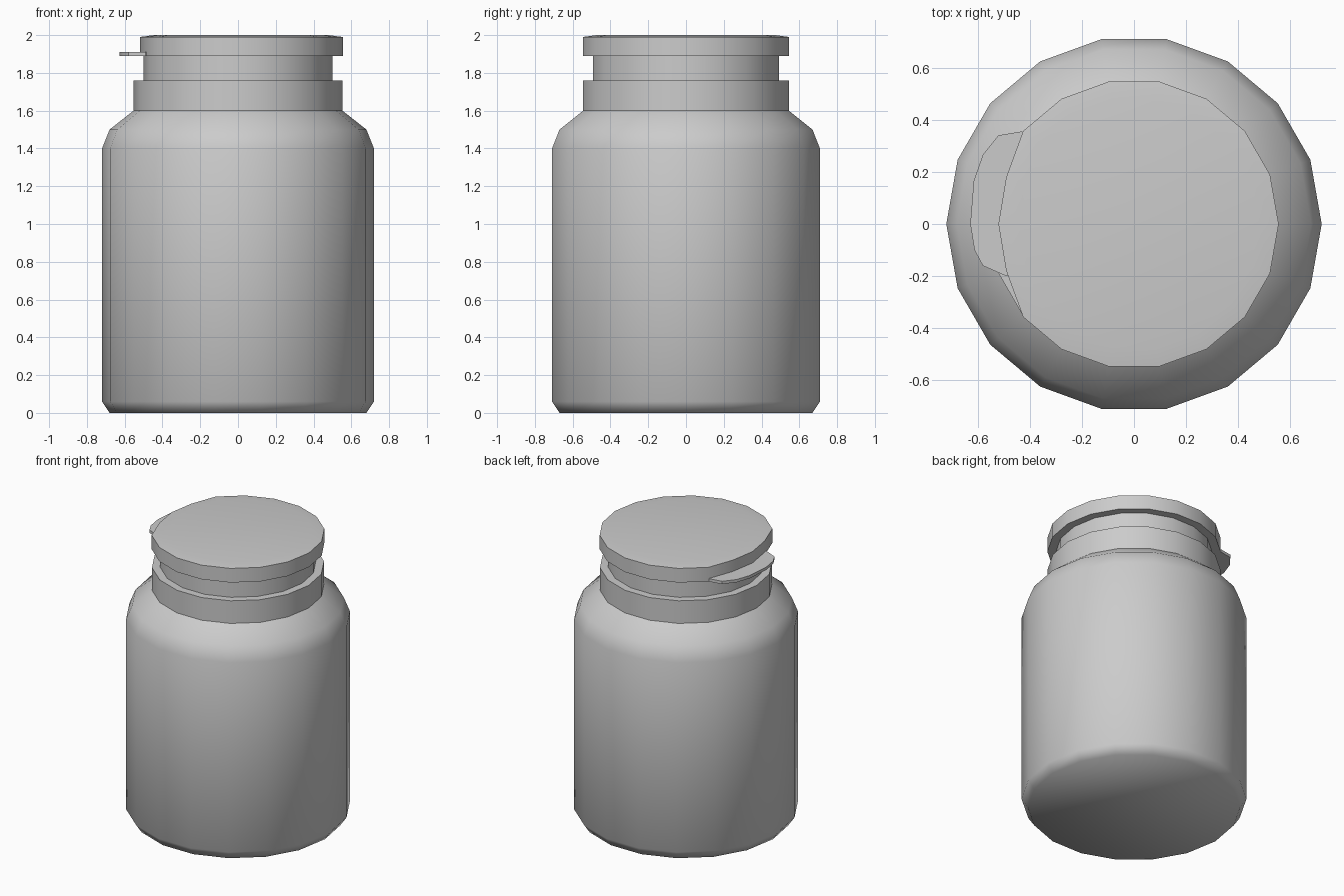
import bpy, bmesh
from math import cos, sin, pi, radians

if "Cube" in bpy.data.objects:
    bpy.data.objects.remove(bpy.data.objects["Cube"])

SIDES = 18


def finish(name, bm, angle):
    bmesh.ops.recalc_face_normals(bm, faces=bm.faces)
    mesh = bpy.data.meshes.new(name)
    bm.to_mesh(mesh)
    bm.free()
    obj = bpy.data.objects.new(name, mesh)
    bpy.context.collection.objects.link(obj)
    bpy.ops.object.select_all(action='DESELECT')
    obj.select_set(True)
    bpy.context.view_layer.objects.active = obj
    bpy.ops.object.shade_smooth_by_angle(angle=radians(angle))
    return obj


def lathe(name, profile, angle=35, cap_start=False, cap_end=False, shift=None):
    """Revolve (radius, z) points; shift maps a side index to a radius offset."""
    bm = bmesh.new()
    rings = []
    for r, z in profile:
        ring = []
        for i in range(SIDES):
            a = 2 * pi * i / SIDES
            rr = r + (shift or {}).get(i, 0)
            ring.append(bm.verts.new((rr * cos(a), rr * sin(a), z)))
        rings.append(ring)
    for lo, hi in zip(rings, rings[1:]):
        for i in range(SIDES):
            j = (i + 1) % SIDES
            bm.faces.new((lo[i], lo[j], hi[j], hi[i]))
    if cap_start:
        bm.faces.new(rings[0])
    if cap_end:
        bm.faces.new(rings[-1])
    return finish(name, bm, angle)


# Rounded bottle body with chamfered base and sloping shoulder
lathe("bottle_body", [(0.68, 0), (0.72, 0.06), (0.72, 1.4), (0.68, 1.5), (0.553, 1.6)],
      angle=60, cap_start=True)

# Tamper ring and the narrower neck above it
lathe("neck_ring", [(0.553, 1.6), (0.553, 1.76), (0.5, 1.76), (0.5, 1.89)])

# Lid, slightly domed, notched inward on the left for the thumb tab
lathe("lid", [(0.5, 1.89), (0.555, 1.89), (0.555, 1.99), (0.48, 2.0)], cap_end=True,
      shift={8: -0.033, 9: -0.035, 10: -0.033})

# Thumb tab under the lid's left edge
outline = [(-0.40, 0.33), (-0.43, 0.355), (-0.52, 0.34), (-0.58, 0.265), (-0.615, 0.165),
           (-0.628, 0), (-0.612, -0.1), (-0.58, -0.16), (-0.49, -0.2), (-0.45, -0.19)]
bm = bmesh.new()
face = bm.faces.new([bm.verts.new((x, y, 1.89)) for x, y in outline])
top = bmesh.ops.extrude_face_region(bm, geom=[face], use_keep_orig=True)["geom"]
bmesh.ops.translate(bm, vec=(0, 0, 0.02),
                    verts=[v for v in top if isinstance(v, bmesh.types.BMVert)])
finish("thumb_tab", bm, 35)
